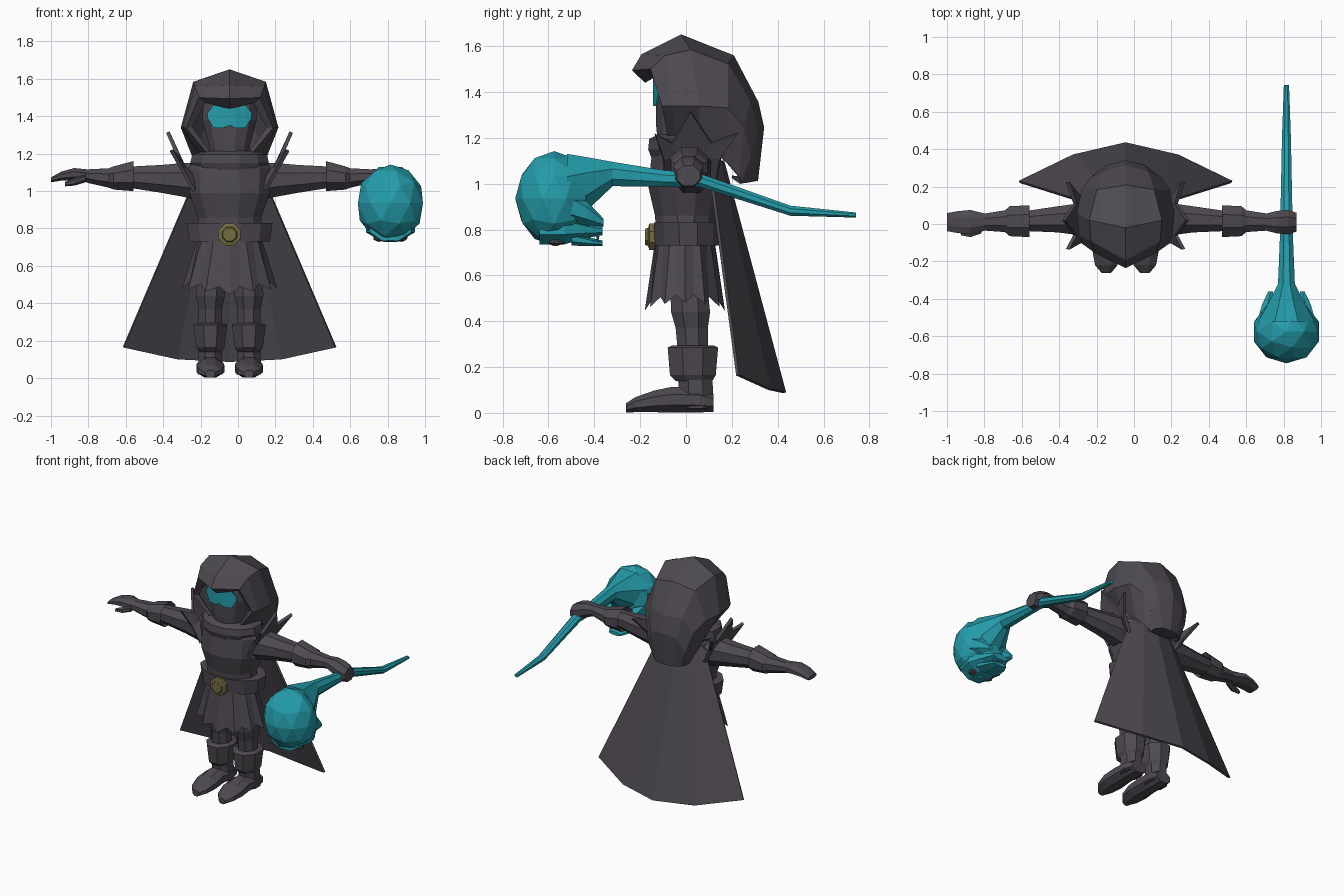
import bpy, bmesh, math
from mathutils import Vector

CX = -0.045   # the figure's own mirror plane
SX = 0.815    # centre line of the staff


def material(name, col):
    m = bpy.data.materials.new(name)
    m.diffuse_color = (*col, 1)
    return m


CLOTH = material("charcoal cloth", (0.076, 0.067, 0.082))
TEAL = material("teal", (0.018, 0.34, 0.41))
BRASS = material("old brass", (0.17, 0.15, 0.05))


def make(name, verts, faces, mat, mirror=False, thick=0, x=CX, caps=True):
    bm = bmesh.new()
    vs = [bm.verts.new(v) for v in verts]
    for f in faces:
        bm.faces.new([vs[i] for i in f])
    bmesh.ops.remove_doubles(bm, verts=bm.verts, dist=1e-5)
    bmesh.ops.recalc_face_normals(bm, faces=bm.faces)
    me = bpy.data.meshes.new(name)
    bm.to_mesh(me)
    bm.free()
    me.materials.append(mat)
    ob = bpy.data.objects.new(name, me)
    bpy.context.collection.objects.link(ob)
    ob.location.x = x
    if mirror:
        m = ob.modifiers.new("mirror", 'MIRROR')
        m.merge_threshold = 0.001
    if thick:
        s = ob.modifiers.new("thickness", 'SOLIDIFY')
        s.thickness = thick
        s.offset = 0
    return ob


def skin(rings, closed=True, start=0):
    """Quads between rings of equal length."""
    n = len(rings[0])
    out = []
    for r in range(len(rings) - 1):
        for i in range(n if closed else n - 1):
            j = (i + 1) % n
            out.append((r * n + i, r * n + j, (r + 1) * n + j, (r + 1) * n + i))
    return out


def loft(name, axis, rows, mat=CLOTH, n=8, mirror=False, x=CX):
    """rows: position on axis, two centre coordinates, two radii."""
    rings = []
    k = 1 / math.cos(math.pi / n)
    for t, a, b, ra, rb in rows:
        ring = []
        for i in range(n):
            ang = 2 * math.pi * (i + 0.5) / n
            p, q = a + ra * k * math.cos(ang), b + rb * k * math.sin(ang)
            ring.append({'x': (t, p, q), 'y': (p, t, q), 'z': (p, q, t)}[axis])
        rings.append(ring)
    faces = skin(rings)
    last = (len(rows) - 1) * n
    faces += [tuple(range(n)), tuple(range(last, last + n))]
    return make(name, sum(rings, []), faces, mat, mirror, x=x)


def sheet(name, rows, mat=CLOTH, thick=0.015, mirror=True):
    return make(name, sum(rows, []), skin(rows, False), mat, mirror, thick)


def ball(name, loc, scale, mat, sub=2):
    bpy.ops.mesh.primitive_ico_sphere_add(subdivisions=sub, radius=1, location=loc)
    ob = bpy.context.object
    ob.name, ob.scale = name, scale
    ob.data.materials.append(mat)
    return ob


# Torso, collar and belt
loft("torso", 'z', [(.76, 0, 0, .17, .13), (.86, 0, 0, .17, .135), (.99, 0, 0, .215, .165),
                    (1.12, 0, 0, .22, .15), (1.19, 0, 0, .18, .13)], n=12)
loft("collar", 'z', [(1.11, 0, 0, .19, .15), (1.15, 0, 0, .21, .165),
                     (1.195, 0, 0, .2, .16), (1.215, 0, 0, .14, .12)], n=12)
loft("belt", 'z', [(.73, 0, .01, .215, .145), (.83, 0, .01, .23, .15)], n=12)
loft("buckle", 'y', [(-.13, 0, .768, .058, .058), (-.16, 0, .768, .058, .058),
                     (-.165, 0, .768, .04, .04), (-.178, 0, .768, .035, .035)], BRASS)

# Pleated skirt with a zigzag hem
rings = []
N = 24
for z, rx, ry, fold in ((.75, .17, .13, 0), (.48, .255, .175, 1), (.56, .16, .11, 0)):
    ring = []
    for i in range(N):
        a = 2 * math.pi * i / N
        f = 1 - .14 * fold * (i % 2)
        dz = fold * (.035 * abs(math.cos(a)) - .035 * (i % 2 == 0))
        ring.append((rx * f * math.cos(a), -.005 + ry * f * math.sin(a), z + dz))
    rings.append(ring)
make("skirt", sum(rings, []), skin(rings) + [tuple(range(2 * N, 3 * N))], CLOTH)

# Legs and boots
L = .103
loft("thigh", 'z', [(.58, L, .01, .07, .08), (.44, L, .02, .078, .085),
                    (.37, L, .025, .062, .07), (.26, L, .03, .062, .065)], mirror=True)
loft("boot_cuff", 'z', [(.14, L, .035, .06, .08), (.165, L, .03, .075, .1),
                        (.285, L, .03, .09, .11), (.295, L, .03, .07, .09)], mirror=True)
loft("ankle", 'z', [(.02, L, .045, .066, .075), (.17, L, .04, .062, .075)], mirror=True)
loft("foot", 'y', [(.12, L, .045, .055, .04), (.06, L, .055, .07, .053), (-.06, L, .058, .07, .056),
                   (-.14, L, .05, .075, .047), (-.22, L, .036, .06, .033),
                   (-.262, L, .022, .025, .02)], mirror=True)

# Arms and gauntlets
loft("sleeve", 'x', [(.15, .02, 1.05, .09, .1), (.25, .025, 1.06, .085, .09),
                     (.36, .025, 1.065, .07, .075), (.55, .015, 1.075, .052, .055)], mirror=True)
loft("gauntlet", 'x', [(.55, .015, 1.08, .05, .05), (.515, .015, 1.08, .085, .08),
                       (.62, .015, 1.07, .08, .062), (.645, .015, 1.07, .058, .052),
                       (.76, .01, 1.08, .045, .036)], mirror=True)
# Open hand on one side, fist on the other
loft("open_hand", 'x', [(-.75, .01, 1.08, .045, .035), (-.83, .01, 1.09, .065, .033),
                        (-.9, .01, 1.08, .058, .024), (-.955, .01, 1.06, .048, .013)])
loft("thumb", 'x', [(-.77, -.03, 1.07, .02, .02), (-.83, -.05, 1.05, .02, .018),
                    (-.88, -.05, 1.037, .01, .01)], n=6)
loft("fist", 'x', [(.75, .01, 1.08, .045, .036), (.81, .01, 1.07, .06, .05),
                   (.87, .01, 1.045, .065, .06), (.915, .01, 1.035, .05, .045)])

# Three-pointed shoulder guards
sheet("shoulder_guard", [
    [(.31, -.135, 1.215), (.27, -.06, 1.18), (.33, .02, 1.315), (.27, .11, 1.18), (.31, .225, 1.22)],
    [(.25, -.1, 1.11), (.24, -.05, 1.12), (.25, .02, 1.14), (.24, .09, 1.12), (.25, .15, 1.11)],
    [(.19, -.09, 1.0), (.18, -.05, 1.06), (.18, .02, 1.1), (.18, .09, 1.06), (.19, .13, 1.0)]], thick=.02)

# Head and glowing visor
loft("head", 'z', [(1.15, 0, -.02, .1, .1), (1.25, 0, -.03, .11, .1), (1.38, 0, -.02, .145, .112),
                   (1.5, 0, 0, .14, .11), (1.57, 0, .02, .08, .06)], n=12)
low = [(0, 1.352), (.03, 1.338), (.085, 1.338), (.116, 1.39)]
high = [(0, 1.475), (.03, 1.472), (.085, 1.46), (.116, 1.42)]
sheet("visor", [[(x, -.14 + 1.6 * x * x, z) for x, z in row] for row in (low, high)], TEAL, .008)

# Hood, front lip to hanging tail
sheet("hood", [
    [(0, -.175, 1.445), (.13, -.12, 1.475), (.2, -.085, 1.34), (.11, -.065, 1.215)],
    [(0, -.23, 1.495), (.16, -.15, 1.5), (.23, -.1, 1.34), (.125, -.075, 1.21)],
    [(0, -.19, 1.56), (.18, -.09, 1.555), (.245, -.06, 1.34), (.135, -.04, 1.2)],
    [(0, -.02, 1.645), (.19, .02, 1.58), (.255, .06, 1.34), (.15, .06, 1.18)],
    [(0, .205, 1.555), (.15, .18, 1.52), (.23, .18, 1.33), (.16, .17, 1.1)],
    [(0, .31, 1.355), (.12, .275, 1.36), (.18, .25, 1.25), (.14, .23, 1.03)],
    [(0, .335, 1.245), (.1, .31, 1.22), (.14, .28, 1.12), (.12, .24, 1.01)],
    [(0, .31, 1.015), (.06, .3, 1.015), (.1, .27, 1.01), (.1, .235, 1.005)],
    [(0, .2, 1.03), (.05, .2, 1.03), (.08, .2, 1.03), (.1, .2, 1.03)]], thick=.012)

# Cape
sheet("cape", [
    [(0, .16, 1.1), (.09, .15, 1.1), (.17, .1, 1.1)],
    [(0, .43, .088), (.28, .365, .102), (.568, .225, .165)]], thick=.014)

# Staff: thin tail, grip, thick neck
loft("staff_shaft", 'y', [(.742, 0, .863, .014, .011), (.455, 0, .882, .024, .022),
                          (.06, 0, 1.015, .032, .03), (-.1, 0, 1.023, .036, .036),
                          (-.32, 0, 1.042, .045, .053), (-.43, 0, 1.0, .1, .115),
                          (-.52, 0, .96, .15, .17)], TEAL, x=SX)

# Beast skull on the staff head
ball("skull", (SX, -.575, .935), (.183, .17, .207), TEAL)
loft("snout", 'y', [(-.64, 0, .81, .11, .075), (-.53, 0, .81, .13, .075), (-.45, 0, .8, .1, .04),
                    (-.365, 0, .795, .06, .02)], TEAL, x=SX)
loft("jaw", 'y', [(-.5, 0, .76, .09, .03), (-.41, 0, .745, .07, .018),
                  (-.365, 0, .74, .045, .012)], TEAL, x=SX)
loft("cheek", 'y', [(-.5, .1, .9, .05, .06), (-.43, .1, .87, .03, .045),
                    (-.36, .085, .83, .012, .015)], TEAL, n=6, mirror=True, x=SX)
for s in (-1, 1):
    ball("eye_socket", (SX + s * .06, -.565, .748), (.035, .04, .02), CLOTH, 1)
    for i in range(3):
        bpy.ops.mesh.primitive_cone_add(vertices=4, radius1=.014, depth=.045,
                                        location=(SX + s * .045, -.385 - .04 * i, .768),
                                        rotation=(math.pi, 0, 0))
        bpy.context.object.name = "tooth"
        bpy.context.object.data.materials.append(TEAL)
